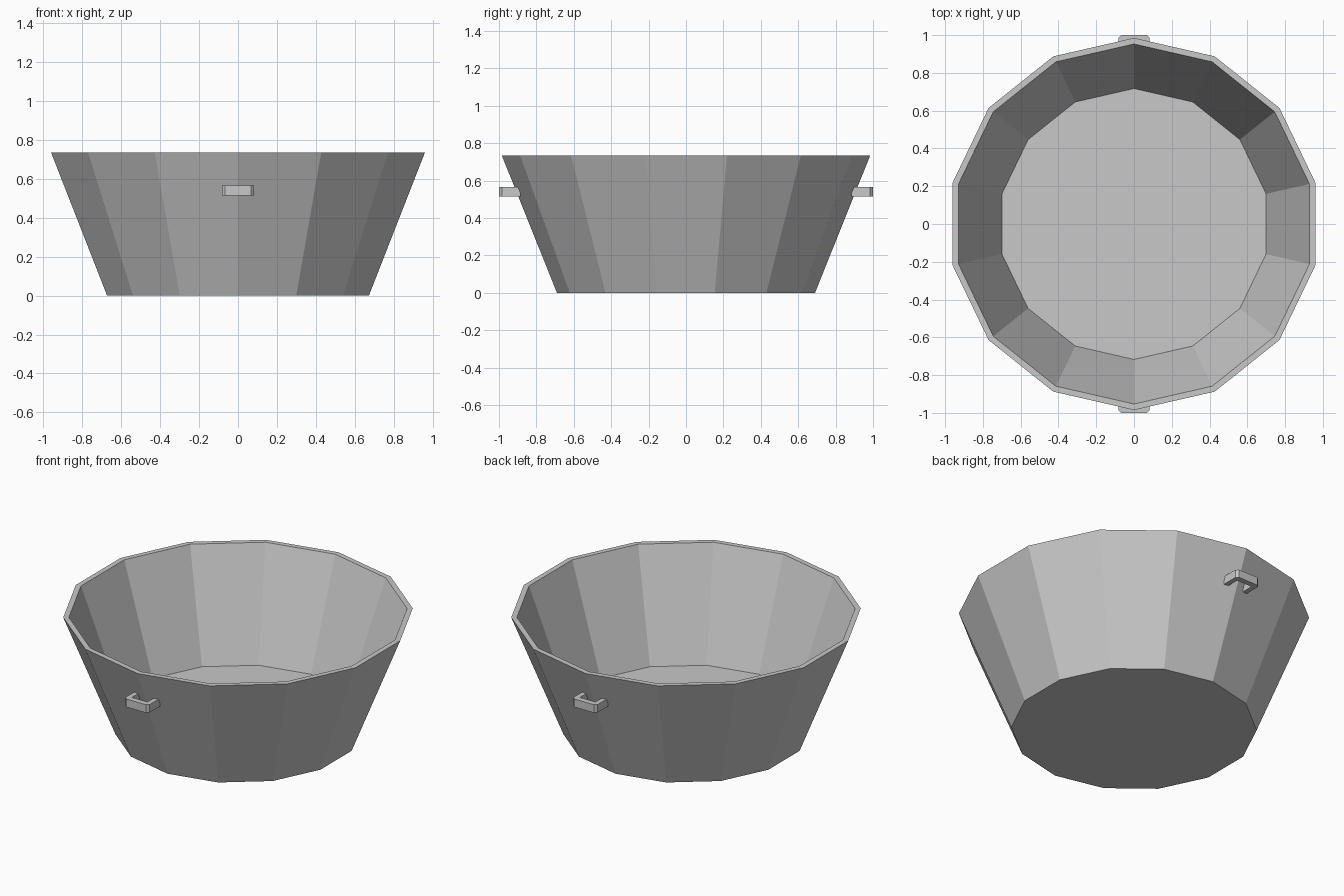
import bpy, bmesh, math

if "Cube" in bpy.data.objects:
    bpy.data.objects.remove(bpy.data.objects["Cube"])

SIDES = 14

# One light grey metal for everything
grey = bpy.data.materials.new("light_grey")
grey.diffuse_color = (0.58, 0.58, 0.58, 1)
grey.use_nodes = True
grey.node_tree.nodes["Principled BSDF"].inputs["Base Color"].default_value = grey.diffuse_color


def finish(name, bm):
    bmesh.ops.recalc_face_normals(bm, faces=bm.faces)
    mesh = bpy.data.meshes.new(name)
    bm.to_mesh(mesh)
    bm.free()
    mesh.materials.append(grey)
    obj = bpy.data.objects.new(name, mesh)
    bpy.context.collection.objects.link(obj)
    return obj


# Tub: rings of (radius, height) from the base, over the rim, down to the floor
bm = bmesh.new()
rings = []
for r, z in [(0.69, 0), (0.985, 0.735), (0.953, 0.735), (0.717, 0.08)]:
    rings.append([bm.verts.new((r * math.sin(2 * math.pi * i / SIDES),
                                r * math.cos(2 * math.pi * i / SIDES), z))
                  for i in range(SIDES)])
for a, b in zip(rings, rings[1:]):
    for i in range(SIDES):
        j = (i + 1) % SIDES
        bm.faces.new((a[i], a[j], b[j], b[i]))
bm.faces.new(rings[0])   # underside
bm.faces.new(rings[-1])  # inner floor
finish("tub", bm)


# Handles: chamfered U brackets whose legs sink into the wall
def handle(name, side):
    half = [(0.068, 1.0), (0.083, 0.985), (0.083, 0.885), (0.053, 0.89), (0.053, 0.965)]
    outline = half + [(-x, y) for x, y in reversed(half)]
    bm = bmesh.new()
    low, high = [[bm.verts.new((x, side * y, z)) for x, y in outline]
                 for z in (0.515, 0.565)]
    n = len(outline)
    for i in range(n):
        j = (i + 1) % n
        bm.faces.new((low[i], low[j], high[j], high[i]))
    bm.faces.new(low)
    bm.faces.new(high)
    finish(name, bm)


handle("front_handle", -1)
handle("back_handle", 1)
